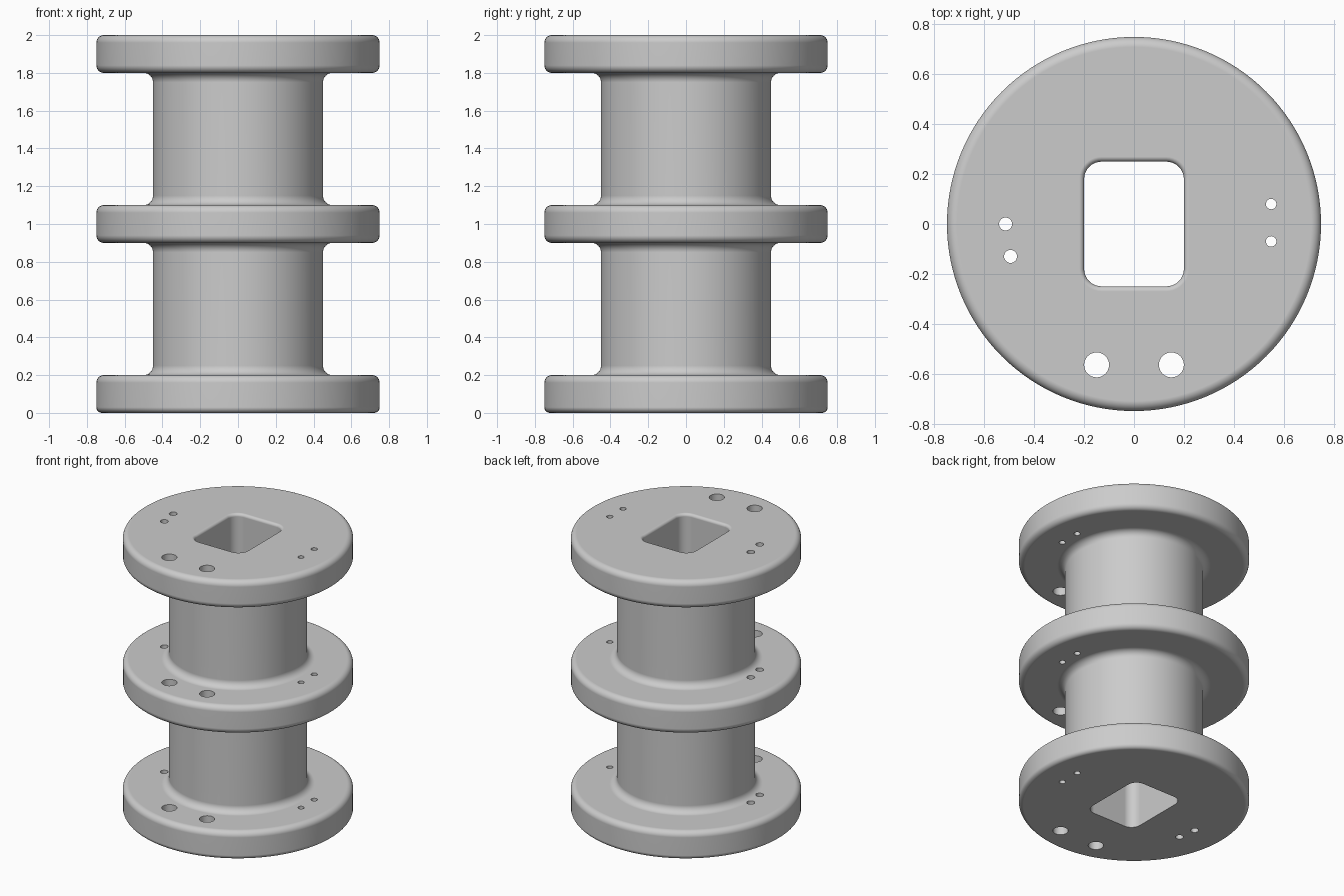
import bpy, bmesh
from math import sin, cos, pi, radians

old = bpy.data.objects.get("Cube")
if old:
    bpy.data.objects.remove(old, do_unlink=True)

# One plain grey colour
grey = bpy.data.materials.new("plain_grey")
grey.use_nodes = True
grey.diffuse_color = (0.6, 0.6, 0.6, 1)
grey.node_tree.nodes["Principled BSDF"].inputs["Base Color"].default_value = (0.6, 0.6, 0.6, 1)


def circle(radius, z, x=0, y=0, sides=128):
    return [(x + radius * cos(2 * pi * i / sides), y + radius * sin(2 * pi * i / sides), z)
            for i in range(sides)]


def rounded_rect(hx, hy, r, z, steps=10):
    pts = []
    for k, (sx, sy) in enumerate([(1, 1), (-1, 1), (-1, -1), (1, -1)]):
        for i in range(steps + 1):
            a = (k + i / steps) * pi / 2
            pts.append((sx * (hx - r) + r * cos(a), sy * (hy - r) + r * sin(a), z))
    return pts


def loft(name, rings):
    """Closed solid skinned through a stack of rings, bottom to top."""
    bm = bmesh.new()
    loops = [[bm.verts.new(p) for p in ring] for ring in rings]
    n = len(loops[0])
    for low, high in zip(loops, loops[1:]):
        for i in range(n):
            j = (i + 1) % n
            bm.faces.new((low[i], low[j], high[j], high[i]))
    bm.faces.new(loops[0][::-1])
    bm.faces.new(loops[-1])
    mesh = bpy.data.meshes.new(name)
    bm.to_mesh(mesh)
    bm.free()
    mesh.materials.append(grey)
    obj = bpy.data.objects.new(name, mesh)
    bpy.context.collection.objects.link(obj)
    return obj


def arc(cx, cz, r, start, end, steps=8):
    return [(cx + r * cos(radians(start + (end - start) * i / steps)),
             cz + r * sin(radians(start + (end - start) * i / steps)))
            for i in range(steps + 1)]


# Spool outline: three rounded flanges joined by filleted cores
FLANGE, CORE, FILLET, THICK = 0.75, 0.45, 0.05, 0.2
profile = []
for base in (0, 0.9, 1.8):
    top = base + THICK
    low_r = 0.04 if base else 0.03
    if base:
        profile += arc(CORE + FILLET, base - FILLET, FILLET, 180, 90)
    profile += arc(FLANGE - low_r, base + low_r, low_r, -90, 0)
    profile += arc(FLANGE - 0.04, top - 0.04, 0.04, 0, 90)
    if top < 2:
        profile += arc(CORE + FILLET, top + FILLET, FILLET, 270, 180)
spool = loft("spool", [circle(r, z) for r, z in profile])

# Square bore, flared by a small rounding at the top
FLARE = 0.02
levels = [(0, -0.1)] + [(x, z) for x, z in arc(FLARE, 2 - FLARE, FLARE, 180, 90, 5)] + [(FLARE, 2.1)]
cutters = [loft("bore_cutter", [rounded_rect(0.2 + o, 0.25 + o, 0.07 + o, z) for o, z in levels])]

# Drilled holes running through every flange
for x, y, r in [(-0.515, 0, 0.026), (-0.495, -0.13, 0.026),
                (0.55, 0.08, 0.021), (0.55, -0.07, 0.021),
                (-0.15, -0.565, 0.05), (0.15, -0.565, 0.05)]:
    cutters.append(loft("hole_cutter", [circle(r, z, x, y, 32) for z in (-0.1, 2.1)]))

bpy.context.view_layer.objects.active = spool
for obj in bpy.context.selected_objects:
    obj.select_set(False)
spool.select_set(True)
for cutter in cutters:
    mod = spool.modifiers.new("cut", 'BOOLEAN')
    mod.operation = 'DIFFERENCE'
    mod.solver = 'EXACT'
    mod.object = cutter
    bpy.ops.object.modifier_apply(modifier=mod.name)
    bpy.data.objects.remove(cutter, do_unlink=True)

# Smooth curves, crisp hole edges, flat flange faces
bpy.ops.object.shade_smooth_by_angle(angle=radians(35))
weighted = spool.modifiers.new("flat_faces", 'WEIGHTED_NORMAL')
weighted.keep_sharp = True
